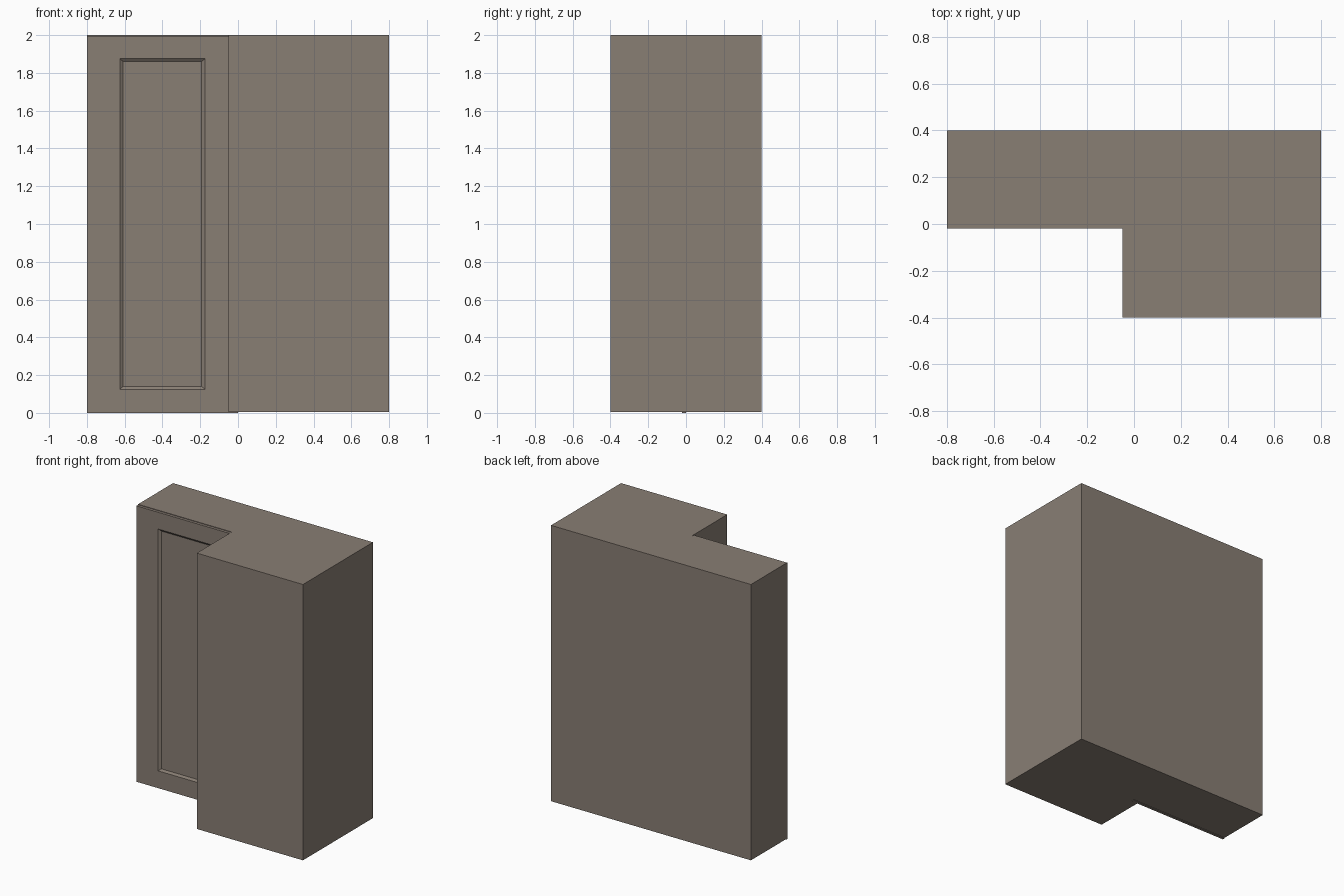
import bpy, bmesh

if "Cube" in bpy.data.objects:
    bpy.data.objects.remove(bpy.data.objects["Cube"])


def add_object(name, bm):
    bmesh.ops.recalc_face_normals(bm, faces=bm.faces)
    mesh = bpy.data.meshes.new(name)
    bm.to_mesh(mesh)
    bm.free()
    obj = bpy.data.objects.new(name, mesh)
    bpy.context.collection.objects.link(obj)
    mat = bpy.data.materials.get("taupe") or bpy.data.materials.new("taupe")
    mat.diffuse_color = (0.25, 0.21, 0.175, 1)
    mat.use_nodes = True
    mat.node_tree.nodes["Principled BSDF"].inputs["Base Color"].default_value = mat.diffuse_color
    mesh.materials.append(mat)
    return obj


def extrude(bm, points, vector):
    face = bm.faces.new([bm.verts.new(p) for p in points])
    moved = bmesh.ops.extrude_face_region(bm, geom=[face], use_keep_orig=True)
    verts = [g for g in moved["geom"] if isinstance(g, bmesh.types.BMVert)]
    bmesh.ops.translate(bm, verts=verts, vec=vector)
    bmesh.ops.recalc_face_normals(bm, faces=bm.faces)


# L-shaped cabinet body
bm = bmesh.new()
plan = [(-0.8, 0), (-0.05, 0), (-0.05, -0.4), (0.8, -0.4), (0.8, 0.4), (-0.8, 0.4)]
extrude(bm, [(x, y, 0.004) for x, y in plan], (0, 0, 1.996))
add_object("cabinet_body", bm)

# Door with a bevelled recessed panel, tucked behind the deep section
bm = bmesh.new()
extrude(bm, [(-0.8, -0.02, 0), (0, -0.02, 0), (0, -0.02, 1.996), (-0.8, -0.02, 1.996)],
        (0, 0.02, 0))
front = min(bm.faces, key=lambda f: f.calc_center_median().y)

# Inset the frame, fit it to the panel opening, then sink the centre
bmesh.ops.inset_region(bm, faces=[front], thickness=0.1)
for x0, x1, z0, z1, y in [(-0.625, -0.175, 0.125, 1.875, -0.02),
                          (-0.608, -0.192, 0.14, 1.86, -0.008)]:
    if y > -0.02:
        bmesh.ops.inset_region(bm, faces=[front], thickness=0.01)
    for v in front.verts:
        v.co = (x0 if v.co.x < -0.4 else x1, y, z0 if v.co.z < 1 else z1)
add_object("door", bm)
